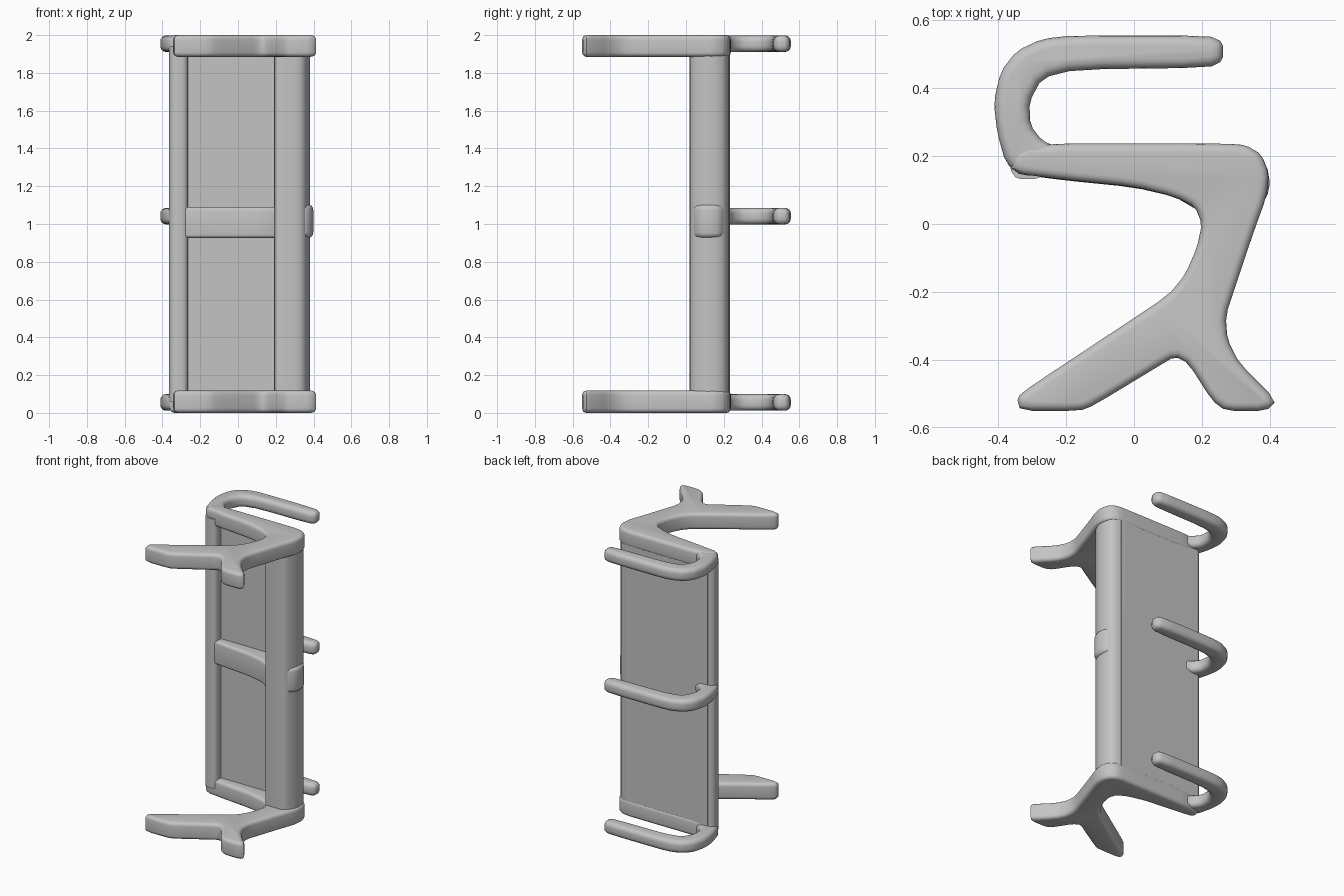
import bpy, bmesh

cube = bpy.data.objects.get("Cube")
if cube:
    bpy.data.objects.remove(cube, do_unlink=True)

GREY = (0.55, 0.55, 0.55, 1.0)
grey = bpy.data.materials.new("plain grey")
grey.use_nodes = True
grey.diffuse_color = GREY
bsdf = grey.node_tree.nodes["Principled BSDF"]
bsdf.inputs["Base Color"].default_value = GREY
bsdf.inputs["Roughness"].default_value = 0.7


def rounded(points):
    """Cut every corner of a closed outline once to soften it."""
    out = []
    for i, (ax, ay) in enumerate(points):
        bx, by = points[(i + 1) % len(points)]
        out.append((ax * 0.8 + bx * 0.2, ay * 0.8 + by * 0.2))
        out.append((ax * 0.2 + bx * 0.8, ay * 0.2 + by * 0.8))
    return out


def prism(name, outline, z0, z1, bevel=0.0, soften=True):
    """Extrude a plan outline from z0 to z1 and round its rims."""
    pts = rounded(outline) if soften else outline
    bm = bmesh.new()
    base = bm.faces.new([bm.verts.new((x, y, z0)) for x, y in pts])
    top = bmesh.ops.extrude_face_region(bm, geom=[base], use_keep_orig=True)["geom"]
    bmesh.ops.translate(bm, vec=(0, 0, z1 - z0),
                        verts=[v for v in top if isinstance(v, bmesh.types.BMVert)])
    bmesh.ops.recalc_face_normals(bm, faces=bm.faces)
    if bevel:
        rims = [e for e in bm.edges if abs(e.verts[0].co.z - e.verts[1].co.z) < 1e-5]
        bmesh.ops.bevel(bm, geom=rims, offset=bevel, segments=4, profile=0.5,
                        affect='EDGES', clamp_overlap=False)
    mesh = bpy.data.meshes.new(name)
    bm.to_mesh(mesh)
    bm.free()
    mesh.materials.append(grey)
    obj = bpy.data.objects.new(name, mesh)
    bpy.context.collection.objects.link(obj)
    bpy.ops.object.select_all(action='DESELECT')
    obj.select_set(True)
    bpy.context.view_layer.objects.active = obj
    bpy.ops.object.shade_smooth_by_angle(angle=0.7)
    return obj


# Forked end bracket: back arm, neck and two splayed legs
bracket = [
    (-0.36, 0.15), (-0.2, 0.13), (0, 0.11), (0.12, 0.08), (0.18, 0.05),
    (0.2, 0.0), (0.185, -0.07), (0.15, -0.15), (0.1, -0.21), (-0.05, -0.31),
    (-0.3, -0.475), (-0.345, -0.51), (-0.335, -0.55), (-0.16, -0.55),
    (-0.12, -0.535), (0.07, -0.42), (0.12, -0.39), (0.16, -0.41),
    (0.23, -0.52), (0.27, -0.55), (0.39, -0.55), (0.42, -0.52),
    (0.31, -0.41), (0.275, -0.34), (0.27, -0.27), (0.3, -0.18),
    (0.35, -0.03), (0.39, 0.08), (0.397, 0.15), (0.375, 0.205),
    (0.33, 0.232), (0.27, 0.237), (-0.3, 0.237), (-0.36, 0.21)]
prism("bottom_bracket", bracket, 0.0, 0.118, 0.024)
prism("top_bracket", bracket, 1.885, 2.0, 0.024)

# Three hooks curling back behind the panel
hook = [
    (0.22, 0.555), (0.262, 0.535), (0.262, 0.48), (0.22, 0.46), (-0.17, 0.455),
    (-0.27, 0.43), (-0.308, 0.36), (-0.305, 0.29), (-0.27, 0.245),
    (-0.22, 0.225), (-0.22, 0.15), (-0.33, 0.14), (-0.378, 0.18),
    (-0.403, 0.27), (-0.413, 0.36), (-0.392, 0.45), (-0.345, 0.51),
    (-0.27, 0.545), (-0.18, 0.555)]
for name, z in (("bottom", 0.012), ("middle", 0.998), ("top", 1.911)):
    prism(name + "_hook", hook, z, z + 0.087, 0.03)

# Thin back panel
prism("back_panel", [(-0.33, 0.19), (0.3, 0.19), (0.3, 0.232), (-0.33, 0.232)],
      0.06, 1.94, soften=False)

# Upright posts at either side of the panel
prism("left_post", [
    (0.19, 0.03), (0.215, 0.018), (0.32, 0.018), (0.352, 0.035), (0.382, 0.1),
    (0.382, 0.16), (0.362, 0.208), (0.31, 0.232), (0.19, 0.232)], 0.06, 1.94)
prism("right_post", [
    (-0.365, 0.16), (-0.345, 0.132), (-0.285, 0.132), (-0.265, 0.15),
    (-0.265, 0.232), (-0.335, 0.232), (-0.365, 0.21)], 0.06, 1.94)

# Middle rail, deepening toward the wide post, with a rounded boss on its side
prism("middle_rail", [
    (-0.33, 0.145), (-0.2, 0.128), (0, 0.108), (0.12, 0.08), (0.18, 0.045),
    (0.23, 0.017), (0.3, 0.05), (0.3, 0.225), (-0.33, 0.225)], 0.925, 1.09, 0.02)
prism("side_boss", [
    (0.3, 0.04), (0.36, 0.04), (0.392, 0.08), (0.4, 0.12), (0.392, 0.17),
    (0.36, 0.205), (0.3, 0.205)], 0.925, 1.105, 0.03)
